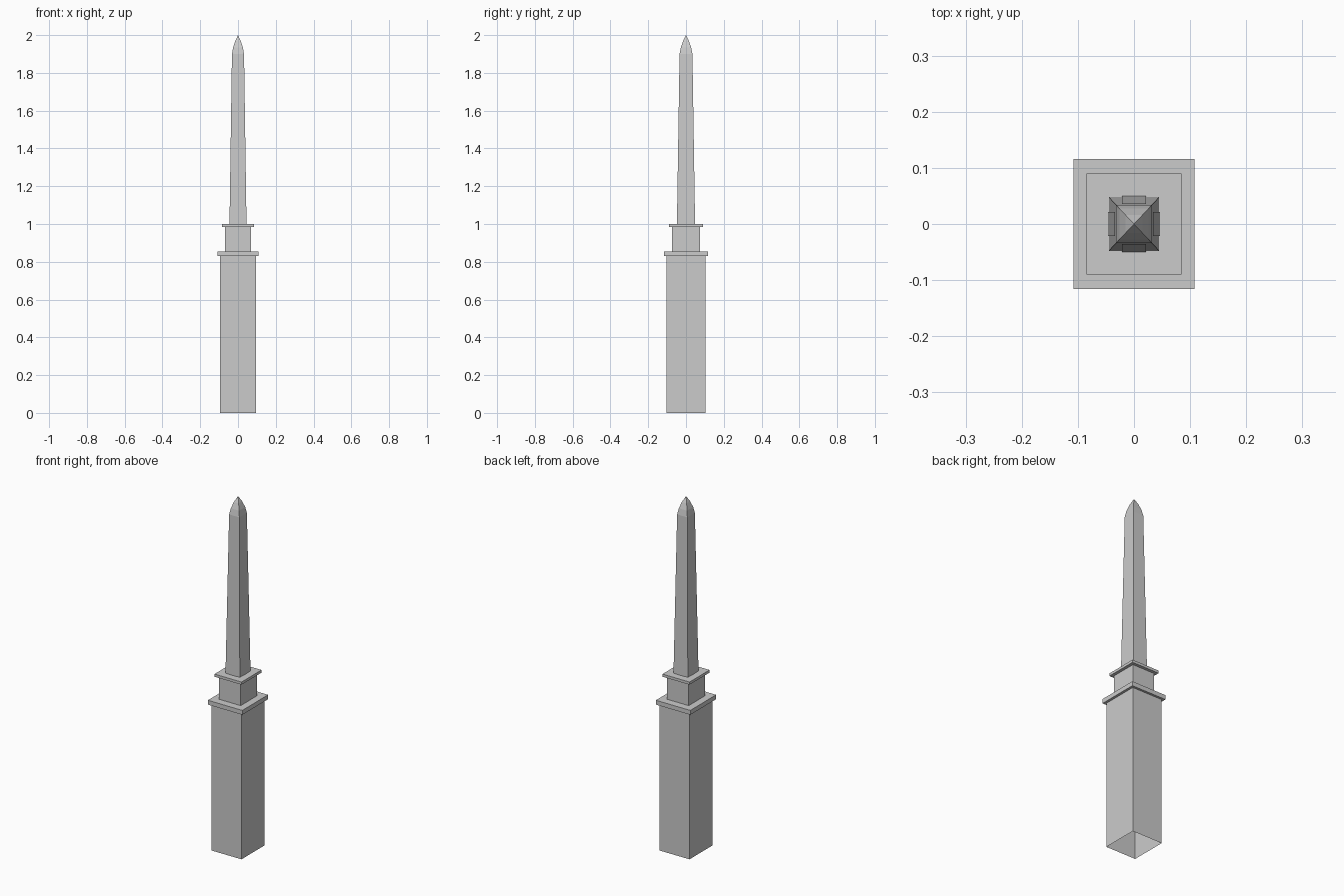
import bpy, bmesh

if "Cube" in bpy.data.objects:
    bpy.data.objects.remove(bpy.data.objects["Cube"])


def mesh_object(name, bm):
    bmesh.ops.recalc_face_normals(bm, faces=bm.faces)
    me = bpy.data.meshes.new(name)
    bm.to_mesh(me)
    bm.free()
    ob = bpy.data.objects.new(name, me)
    bpy.context.collection.objects.link(ob)
    return ob


def loft(name, rings, apex=None):
    """Skin a stack of rectangles (half_x, half_y, z), optionally to a point."""
    bm = bmesh.new()
    loops = [[bm.verts.new((sx * x, sy * y, z))
              for sx, sy in ((-1, -1), (1, -1), (1, 1), (-1, 1))]
             for x, y, z in rings]
    for a, b in zip(loops, loops[1:]):
        for i in range(4):
            j = (i + 1) % 4
            bm.faces.new((a[i], a[j], b[j], b[i]))
    if apex is not None:
        tip = bm.verts.new((0, 0, apex))
        for i in range(4):
            bm.faces.new((loops[-1][i], loops[-1][(i + 1) % 4], tip))
    return mesh_object(name, bm)


BODY = (0.094, 0.103)
CORNICE = (0.108, 0.116)
NECK = (0.068, 0.073)
CAP = (0.085, 0.09)
FOOT = (0.045, 0.048)
HEAD = (0.032, 0.034)

# Tall pedestal, open underneath
loft("pedestal", [(*BODY, 0), (*BODY, 0.83)])

# Projecting slab on the pedestal
loft("pedestal_cornice", [(*BODY, 0.83), (*CORNICE, 0.83),
                          (*CORNICE, 0.855), (*NECK, 0.855)])

# Narrow block and its slab
loft("upper_block", [(*NECK, 0.855), (*NECK, 0.985)])
loft("upper_slab", [(*NECK, 0.985), (*CAP, 0.985), (*CAP, 1.0), (*FOOT, 1.0)])

# Tapered shaft
loft("shaft", [(*FOOT, 1.0), (*HEAD, 1.9)])

# Slightly bulging pointed tip
loft("pointed_tip", [(HEAD[0] * s, HEAD[1] * s, z)
                     for s, z in ((1, 1.9), (0.81, 1.934), (0.47, 1.968))],
     apex=2.0)

# Thin panels lying on the four shaft faces
GAP = 0.0015
WIDTH = 0.021
for name, axis, side in (("front", 1, -1), ("back", 1, 1),
                         ("left", 0, -1), ("right", 0, 1)):
    bm = bmesh.new()
    corners = []
    for size, z, ws in ((FOOT, 1.0, (-WIDTH, WIDTH)), (HEAD, 1.9, (WIDTH, -WIDTH))):
        for w in ws:
            co = [w, w, z]
            co[axis] = side * (size[axis] + GAP)
            corners.append(bm.verts.new(co))
    face = bm.faces.new(corners)
    face.normal_update()
    if face.normal[axis] * side < 0:
        face.normal_flip()
    me = bpy.data.meshes.new(name + "_panel")
    bm.to_mesh(me)
    bm.free()
    bpy.context.collection.objects.link(bpy.data.objects.new(name + "_panel", me))
